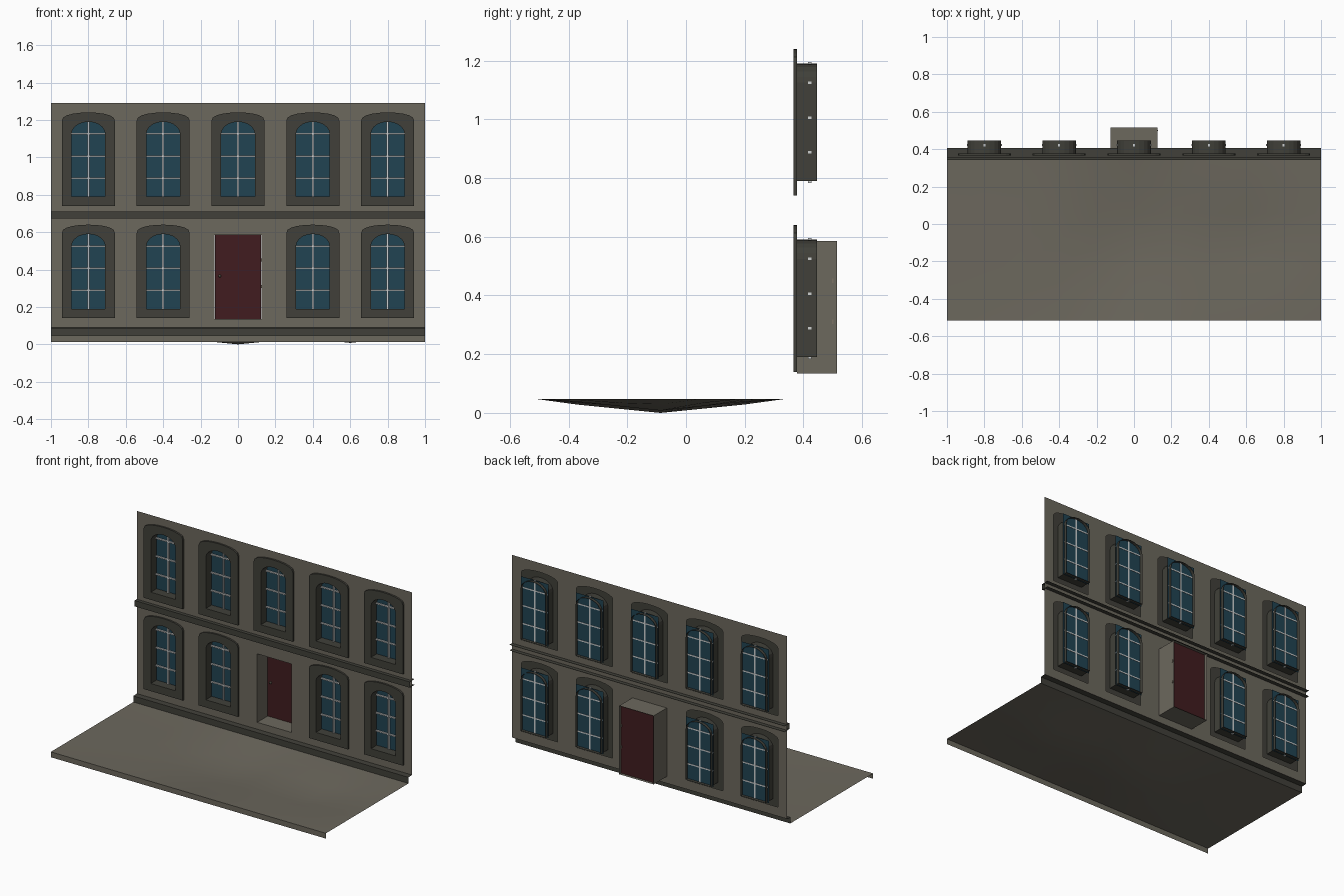
import bpy, bmesh, math

if "Cube" in bpy.data.objects:
    bpy.data.objects.remove(bpy.data.objects["Cube"])

def mat(name, rgb):
    m = bpy.data.materials.new(name)
    m.diffuse_color = (*rgb, 1)
    m.use_nodes = True
    m.node_tree.nodes["Principled BSDF"].inputs["Base Color"].default_value = m.diffuse_color
    return m

STONE = mat("warm grey stone", (0.150, 0.138, 0.110))
TRIM = mat("dark trim stone", (0.052, 0.051, 0.041))
GLASS = mat("blue glass", (0.015, 0.056, 0.085))
BAR = mat("pale window bars", (0.62, 0.64, 0.64))
RED = mat("dark red door", (0.052, 0.012, 0.014))
METAL = mat("dull metal", (0.20, 0.17, 0.13))

WALL_Y = 0.378

def finish(name, bm, m, normals=True):
    if normals:
        bmesh.ops.recalc_face_normals(bm, faces=bm.faces)
    me = bpy.data.meshes.new(name)
    bm.to_mesh(me)
    bm.free()
    me.materials.append(m)
    ob = bpy.data.objects.new(name, me)
    bpy.context.collection.objects.link(ob)
    return ob

def ring(bm, pts, y):
    return [bm.verts.new((x, y, z)) for x, z in pts]

def bridge(bm, a, b):
    n = len(a)
    for i in range(n):
        bm.faces.new((a[i], a[(i + 1) % n], b[(i + 1) % n], b[i]))

def add_box(bm, x0, x1, y0, y1, z0, z1):
    a = ring(bm, [(x0, z0), (x1, z0), (x1, z1), (x0, z1)], y0)
    b = ring(bm, [(x0, z0), (x1, z0), (x1, z1), (x0, z1)], y1)
    bridge(bm, a, b)
    bm.faces.new(a)
    bm.faces.new(b[::-1])

def arch(cx, hw, z0, spring, top, n=10, power=1.0):
    """Window outline: sill, straight sides, curved head."""
    pts = [(cx - hw, z0), (cx + hw, z0)]
    for i in range(n + 1):
        a = math.pi * i / n
        pts.append((cx + hw * math.cos(a), spring + (top - spring) * math.sin(a) ** power))
    return pts

def rect(x0, x1, z0, z1):
    return [(x0, z0), (x1, z0), (x1, z1), (x0, z1)]

def strip(name, profile, m):
    """Open (y, z) profile swept along the full width."""
    bm = bmesh.new()
    a = [bm.verts.new((-1, y, z)) for y, z in profile]
    b = [bm.verts.new((1, y, z)) for y, z in profile]
    for i in range(len(a) - 1):
        bm.faces.new((a[i], a[i + 1], b[i + 1], b[i]))
    return finish(name, bm, m, False)

# window positions: five above, four below beside the door
windows = [(x, 0.74) for x in (-0.8, -0.4, 0, 0.4, 0.8)]
windows += [(x, 0.14) for x in (-0.8, -0.4, 0.4, 0.8)]

# facade wall: one flat sheet with window and door holes
bm = bmesh.new()
loops = [rect(-1, 1, 0.09, 1.29), rect(-0.125, 0.125, 0.135, 0.585)]
loops += [arch(x, 0.132, z + 0.01, z + 0.455, z + 0.49) for x, z in windows]
for pts in loops:
    v = ring(bm, pts, WALL_Y)
    for i in range(len(v)):
        bm.edges.new((v[i], v[(i + 1) % len(v)]))
bmesh.ops.triangle_fill(bm, edges=bm.edges, use_beauty=True, normal=(0, -1, 0))
finish("facade_wall", bm, STONE, False)

for k, (x, z) in enumerate(windows):
    # stone surround with a deep reveal, open at the back
    bm = bmesh.new()
    outer = arch(x, 0.142, z, z + 0.455, z + 0.50, power=0.8)
    inner = arch(x, 0.09, z + 0.05, z + 0.385, z + 0.45)
    o0, o1 = ring(bm, outer, WALL_Y), ring(bm, outer, 0.366)
    i0, i1 = ring(bm, inner, 0.366), ring(bm, inner, 0.446)
    bridge(bm, o0, o1)
    bridge(bm, o1, i0)
    bridge(bm, i0, i1)
    finish(f"window_surround_{k}", bm, TRIM)

    # glass sheet
    bm = bmesh.new()
    bm.faces.new(ring(bm, rect(x - 0.1, x + 0.1, z + 0.045, z + 0.455), 0.426))
    finish(f"window_glass_{k}", bm, GLASS, False)

    # glazing bars
    bm = bmesh.new()
    add_box(bm, x - 0.005, x + 0.005, 0.415, 0.428, z + 0.044, z + 0.456)
    for h in (0.148, 0.266, 0.385):
        add_box(bm, x - 0.093, x + 0.093, 0.416, 0.428, z + h - 0.004, z + h + 0.004)
    finish(f"window_bars_{k}", bm, BAR)

# door recess, door, knob and hinges
bm = bmesh.new()
opening = rect(-0.125, 0.125, 0.135, 0.585)
bridge(bm, ring(bm, opening, WALL_Y), ring(bm, opening, 0.515))
finish("door_recess", bm, STONE)
bm = bmesh.new()
add_box(bm, -0.124, 0.124, 0.485, 0.497, 0.136, 0.584)
finish("door", bm, RED)
bm = bmesh.new()
bmesh.ops.create_icosphere(bm, subdivisions=2, radius=0.008)
bmesh.ops.translate(bm, verts=bm.verts, vec=(-0.097, 0.476, 0.365))
finish("door_knob", bm, METAL)
bm = bmesh.new()
for z in (0.31, 0.45):
    add_box(bm, 0.118, 0.128, 0.498, 0.503, z - 0.008, z + 0.008)
finish("door_hinges", bm, METAL)

# belt course (open channel) and skirting
strip("belt_course", [(0.405, 0.71), (0.355, 0.71), (0.355, 0.672), (0.405, 0.672)], TRIM)
strip("skirting", [(WALL_Y, 0.09), (0.342, 0.088), (0.342, 0.046)], TRIM)

# pavement: sagging sheet with two worn dips, plus kerb face
bm = bmesh.new()
NX, NY = 10, 6
rows = []
for j in range(NY + 1):
    y = -0.515 + 0.857 * j / NY
    row = []
    for i in range(NX + 1):
        x = -1 + 2 * i / NX
        edge = i in (0, NX) or j in (0, NY)
        dip = 0 if edge else max(0.048 * (1 - math.hypot(x, y + 0.0865) / 0.48),
                                 0.040 * (1 - math.hypot(x - 0.6, y + 0.0865) / 0.38), 0.004)
        row.append(bm.verts.new((x, y, 0.048 - dip)))
    rows.append(row)
for j in range(NY):
    for i in range(NX):
        bm.faces.new((rows[j][i], rows[j][i + 1], rows[j + 1][i + 1], rows[j + 1][i]))
low = [bm.verts.new((v.co.x, v.co.y, 0.013)) for v in rows[0]]
for i in range(NX):
    bm.faces.new((low[i], low[i + 1], rows[0][i + 1], rows[0][i]))
ob = finish("pavement", bm, STONE, False)
bpy.context.view_layer.objects.active = ob
ob.select_set(True)
bpy.ops.object.shade_smooth_by_angle()
